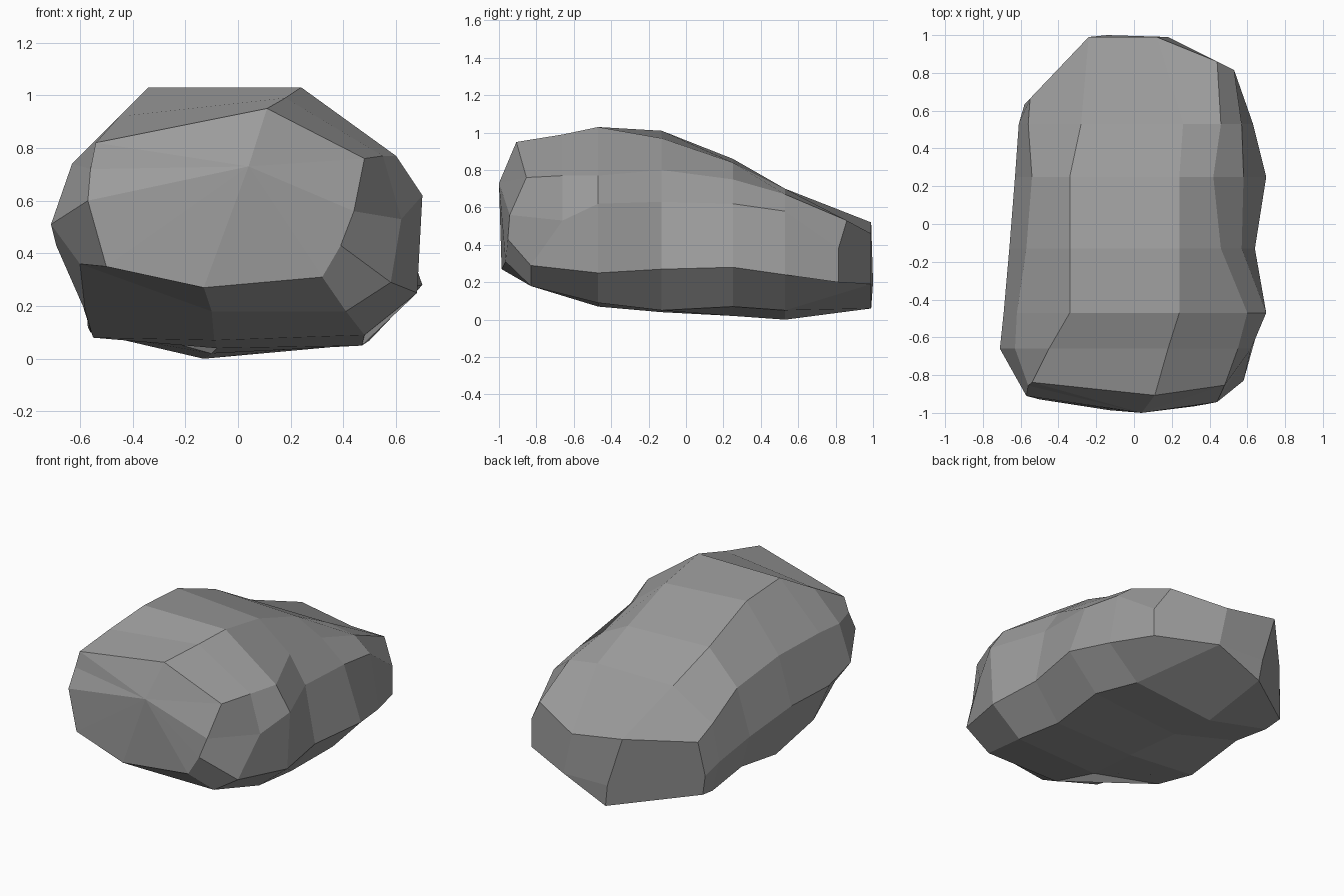
import bpy, bmesh

# Cross-sections along the boulder: depth y, then (x, z) points,
# clockwise from the top-left ridge
sections = [
    (-.91, [(-.54, .82), (.11, .95), (.48, .76), (.44, .56), (.39, .43),
            (.32, .31), (-.13, .27), (-.50, .35), (-.57, .60), (-.56, .72)]),
    (-.66, [(-.45, .92), (.18, .99), (.55, .77), (.62, .53), (.58, .29),
            (.41, .18), (-.10, .18), (-.60, .36), (-.71, .51), (-.63, .74)]),
    (-.47, [(-.34, 1.03), (.24, 1.03), (.60, .77), (.70, .62), (.68, .25),
            (.48, .09), (-.09, .07), (-.58, .18), (-.69, .43), (-.62, .75)]),
    (-.13, [(-.34, 1.01), (.24, .97), (.46, .80), (.57, .63), (.64, .27),
            (.47, .05), (-.08, .04), (-.55, .08), (-.66, .42), (-.57, .72)]),
    (.25, [(-.34, .86), (.24, .84), (.42, .75), (.58, .62), (.70, .28),
           (.50, .07), (-.10, .02), (-.57, .15), (-.63, .36), (-.54, .65)]),
    (.53, [(-.28, .70), (.26, .70), (.46, .67), (.57, .58), (.63, .24),
           (.42, .05), (-.13, .00), (-.56, .10), (-.61, .30), (-.56, .53)]),
    (1.0, [(-.24, .52), (.12, .46), (.44, .53), (.53, .38), (.53, .20),
           (.18, .19), (-.12, .06), (-.57, .12), (-.58, .24), (-.55, .46)]),
]
last = len(sections) - 1


def depth(i, y, x, z):
    if i == 0:       # front: slight bulge, leaning back at the top
        lean = min(1, max(0, (z - .62) / .14))
        return y - .08 * (1 - (x / .57) ** 2) + .08 * lean
    if i == 1:       # underside of the brow comes forward
        return y - (.17 if z < .3 else 0)
    if i == last:    # back with chamfered corners
        return y - .01 - 1.05 * max(0, -x - .24) - .5 * max(0, x - .18)
    return y


bm = bmesh.new()
rings = [[bm.verts.new((x, depth(i, y, x, z), z)) for x, z in pts]
         for i, (y, pts) in enumerate(sections)]

# Side facets
n = len(rings[0])
for a, b in zip(rings, rings[1:]):
    for k in range(n):
        bm.faces.new((a[k], a[(k + 1) % n], b[(k + 1) % n], b[k]))

# Front face
c = bm.verts.new((.04, -1, .73))
for k in range(n):
    bm.faces.new((rings[0][k], rings[0][(k + 1) % n], c))

# Back facets: right chamfer, middle, lower lip, left chamfer
ends = rings[last] + [bm.verts.new((-.14, 1, .20))]
for idx in ((1, 2, 3, 4, 5), (0, 1, 5, 10), (5, 6, 10), (6, 7, 8, 9, 0, 10)):
    bm.faces.new([ends[k] for k in idx])

bmesh.ops.recalc_face_normals(bm, faces=bm.faces[:])
mesh = bpy.data.meshes.new("boulder")
bm.to_mesh(mesh)
bm.free()

# Dark grey stone
stone = bpy.data.materials.new("stone")
stone.diffuse_color = (.33, .33, .33, 1)
mesh.materials.append(stone)
boulder = bpy.data.objects.new("boulder", mesh)
bpy.context.collection.objects.link(boulder)
